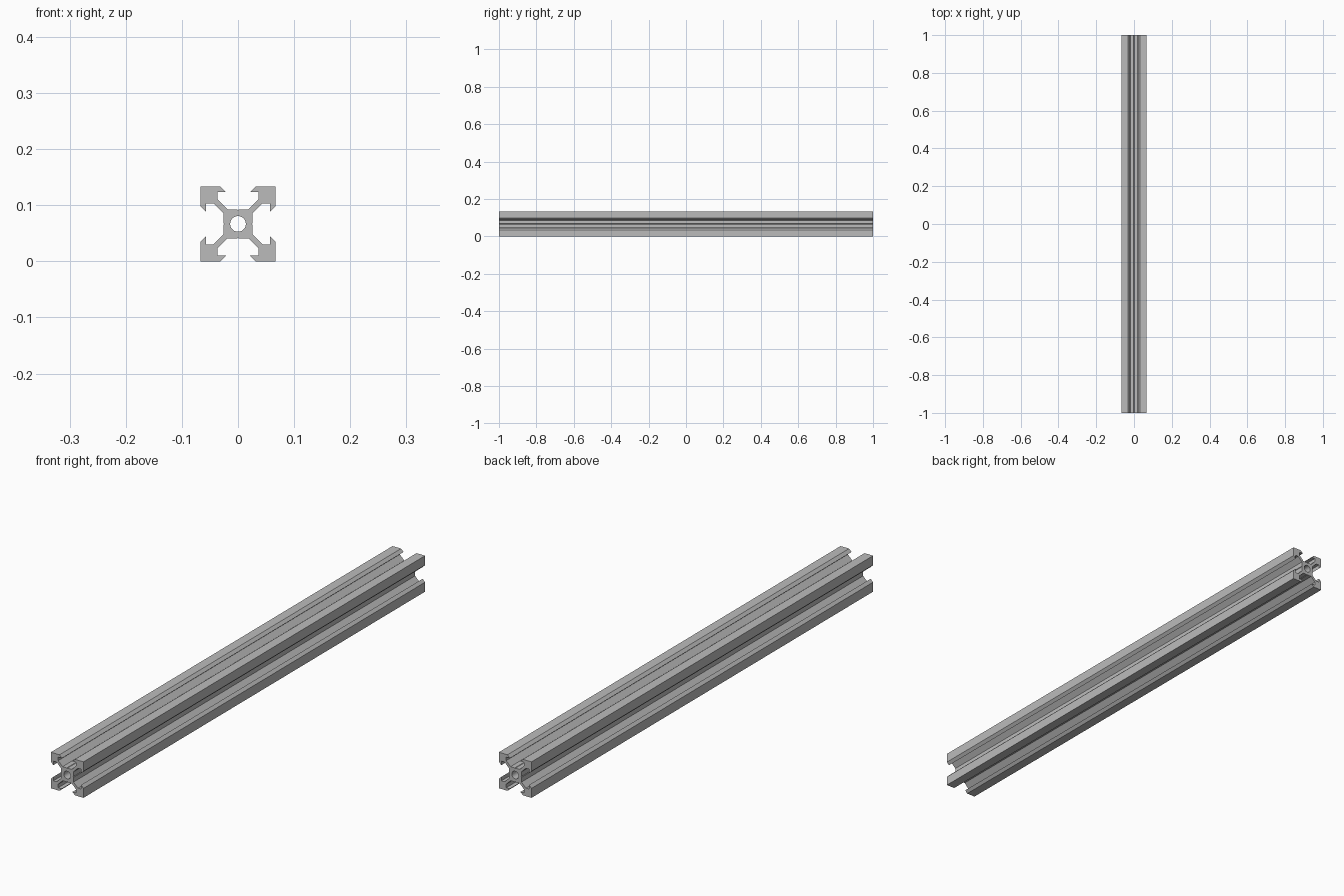
import bpy, bmesh
from math import radians, pi
from mathutils import Matrix, Vector

if "Cube" in bpy.data.objects:
    bpy.data.objects.remove(bpy.data.objects["Cube"], do_unlink=True)

MM = 1 / 150          # a 20 mm square rail, 300 mm long
HALF = 10 * MM

aluminium = bpy.data.materials.new("brushed aluminium grey")
aluminium.use_nodes = True
colour = (0.5, 0.5, 0.5, 1)
aluminium.diffuse_color = colour
aluminium.node_tree.nodes["Principled BSDF"].inputs["Base Color"].default_value = colour

# Half of one slot: outer corner, bevelled lip, web, core, centre groove
half_slot = [(10, 10), (4.75, 10), (3.25, 8.5), (5.5, 8.5), (5.5, 6.56),
             (2.84, 3.9), (0.25, 3.9), (0, 3.65)]
slot = half_slot + [(-u, v) for u, v in half_slot[-2:0:-1]]

# Repeat the slot on all four sides
outline = []
for side in range(4):
    turn = Matrix.Rotation(side * pi / 2, 2)
    outline += [turn @ Vector(p) for p in slot]

# Round bore through the core
bore = [Matrix.Rotation(i * 2 * pi / 32, 2) @ Vector((2.1, 0)) for i in range(32)]

bm = bmesh.new()
for loop in (outline, bore):
    verts = [bm.verts.new((p.x * MM, -1, p.y * MM + HALF)) for p in loop]
    for a, b in zip(verts, verts[1:] + verts[:1]):
        bm.edges.new((a, b))

# Fill the section and draw it out along the rail
bmesh.ops.triangle_fill(bm, edges=bm.edges[:], use_beauty=True)
drawn = bmesh.ops.extrude_face_region(bm, geom=bm.faces[:], use_keep_orig=True)
moved = [g for g in drawn["geom"] if isinstance(g, bmesh.types.BMVert)]
bmesh.ops.translate(bm, verts=moved, vec=(0, 2, 0))
bmesh.ops.recalc_face_normals(bm, faces=bm.faces[:])

mesh = bpy.data.meshes.new("slotted_rail")
bm.to_mesh(mesh)
bm.free()
mesh.materials.append(aluminium)
rail = bpy.data.objects.new("slotted_rail", mesh)
bpy.context.collection.objects.link(rail)

# Smooth bore, sharp profile edges
bpy.ops.object.select_all(action='DESELECT')
rail.select_set(True)
bpy.context.view_layer.objects.active = rail
bpy.ops.object.shade_smooth_by_angle(angle=radians(20))
